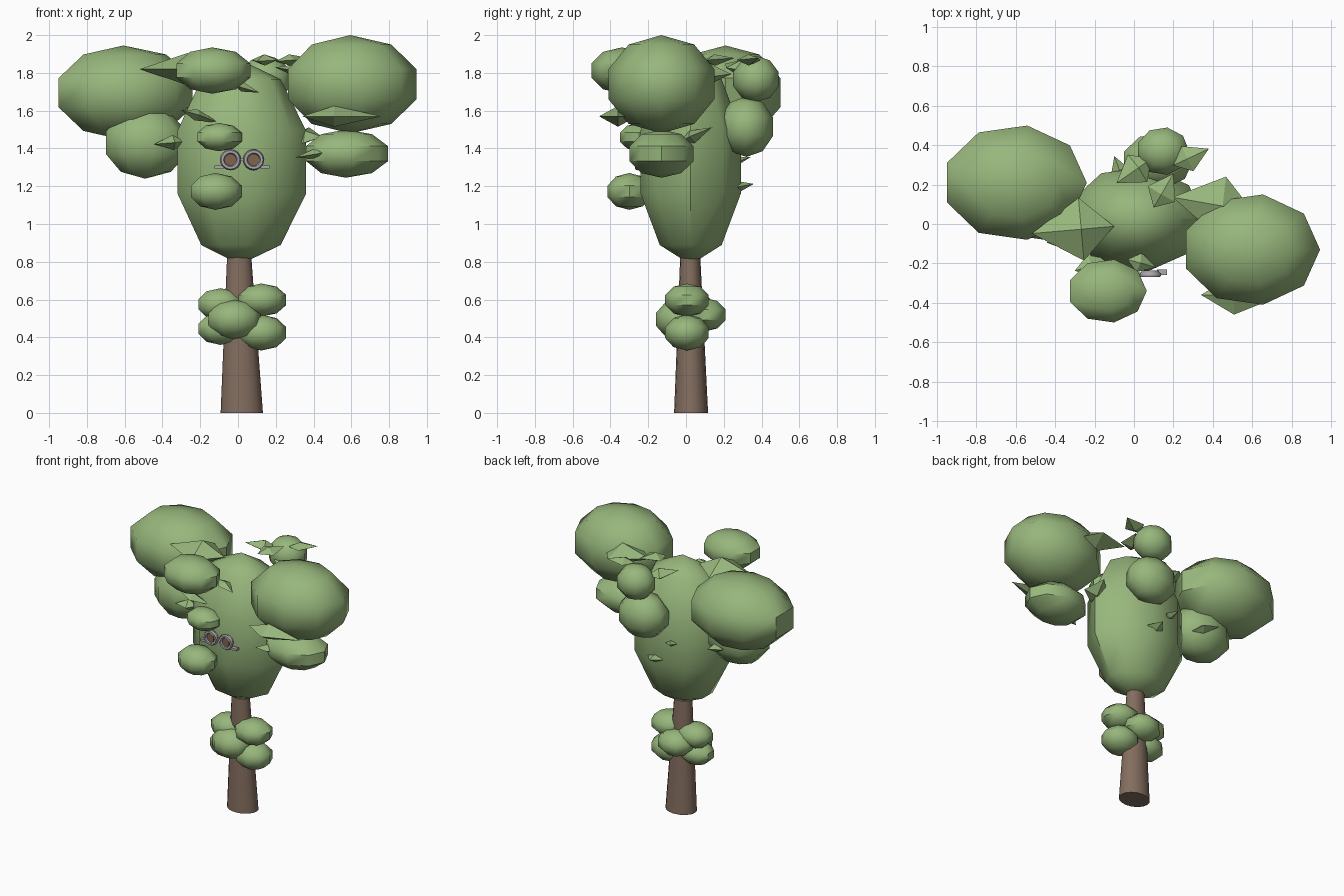
import bpy, bmesh, math
from mathutils import Matrix, Vector, Euler

if "Cube" in bpy.data.objects:
    bpy.data.objects.remove(bpy.data.objects["Cube"])


def material(name, rgb):
    m = bpy.data.materials.new(name)
    m.diffuse_color = (*rgb, 1)
    m.use_nodes = True
    m.node_tree.nodes["Principled BSDF"].inputs["Base Color"].default_value = m.diffuse_color
    return m


GREEN = material("leaf green", (0.31, 0.47, 0.20))
BARK = material("bark brown", (0.23, 0.155, 0.115))
GREY = material("frame grey", (0.42, 0.40, 0.43))
LENS = material("lens brown", (0.22, 0.13, 0.07))


def finish(name, bm, mat, smooth=None):
    bmesh.ops.recalc_face_normals(bm, faces=bm.faces[:])
    me = bpy.data.meshes.new(name)
    bm.to_mesh(me)
    bm.free()
    me.materials.append(mat)
    ob = bpy.data.objects.new(name, me)
    bpy.context.collection.objects.link(ob)
    if smooth:
        bpy.ops.object.select_all(action='DESELECT')
        ob.select_set(True)
        bpy.context.view_layer.objects.active = ob
        bpy.ops.object.shade_smooth_by_angle(angle=math.radians(smooth))
    return ob


def loft(bm, rings, n):
    """Skin rings given as (cx, cy, z, rx, ry); zero radius makes a pole."""
    prev = None
    for cx, cy, z, rx, ry in rings:
        if rx == 0:
            cur = [bm.verts.new((cx, cy, z))]
        else:
            cur = [bm.verts.new((cx + rx * math.cos(2 * math.pi * i / n),
                                 cy + ry * math.sin(2 * math.pi * i / n), z)) for i in range(n)]
        if prev:
            for i in range(n):
                j = (i + 1) % n
                a = [prev[i], prev[j]] if len(prev) > 1 else prev
                b = [cur[j], cur[i]] if len(cur) > 1 else cur
                bm.faces.new(a + b)
        prev = cur


def blob(name, x0, x1, y0, y1, z0, z1):
    """Nine-sided, five-band foliage ball filling the given extents."""
    rx, ry, rz = (x1 - x0) / 1.845, (y1 - y0) / 1.873, (z1 - z0) / 2
    cx, cy, cz = x1 - 0.951 * rx, (y0 + y1) / 2, (z0 + z1) / 2
    rings = []
    for k in range(6):
        t = math.pi * k / 5
        s = math.sin(t) if 0 < k < 5 else 0
        rings.append((cx, cy, cz - rz * math.cos(t), rx * s, ry * s))
    bm = bmesh.new()
    loft(bm, rings, 9)
    finish(name, bm, GREEN, 45)


def leaf(name, pos, length, width, thick, yaw=0, pitch=0, roll=0):
    """Pointed leaf with a ridge, its tip along local +x."""
    bm = bmesh.new()
    l, w, t = length / 2, width / 2, thick / 2
    tip, tail, left, right, top, low = [bm.verts.new(c) for c in (
        (l, 0, 0), (-l, 0, 0), (-l * .2, w, 0), (-l * .2, -w, 0), (-l * .2, 0, t), (-l * .2, 0, -t))]
    for ridge in (top, low):
        for a, b in ((tip, left), (left, tail), (tail, right), (right, tip)):
            bm.faces.new((a, b, ridge))
    rot = Euler([math.radians(v) for v in (roll, -pitch, yaw)]).to_matrix().to_4x4()
    bm.transform(Matrix.Translation(pos) @ rot)
    finish(name, bm, GREEN)


# Trunk
bm = bmesh.new()
loft(bm, [(.02, .027, 0, 0, 0), (.02, .027, 0, .112, .09),
          (.005, .022, .9, .06, .05), (.005, .022, .9, 0, 0)], 16)
finish("trunk", bm, BARK, 45)

# Crown and outer foliage
blob("crown", -.32, .36, -.24, .29, .785, 1.87)
blob("foliage_left", -.95, -.24, -.08, .50, 1.445, 1.945)
blob("foliage_left_low", -.70, -.27, -.08, .26, 1.24, 1.62)
blob("foliage_right", .265, .945, -.41, .15, 1.48, 2.0)
blob("foliage_right_low", .36, .795, -.30, .04, 1.245, 1.50)
blob("foliage_front_top", -.325, .065, -.50, -.18, 1.69, 1.935)
blob("foliage_front_small", -.215, .02, -.35, -.15, 1.385, 1.535)
blob("foliage_front_low", -.25, .02, -.415, -.185, 1.075, 1.27)
blob("foliage_back_top", .02, .28, .25, .49, 1.645, 1.89)
blob("foliage_back", -.05, .30, .18, .46, 1.355, 1.675)

# Foliage ring around the trunk
blob("trunk_foliage_right_high", 0, .255, -.11, .12, .51, .685)
blob("trunk_foliage_right_low", 0, .255, -.11, .12, .33, .52)
blob("trunk_foliage_front", -.155, .12, -.16, .08, .39, .60)
blob("trunk_foliage_left_high", -.21, .03, -.08, .13, .49, .66)
blob("trunk_foliage_left_low", -.21, .03, -.09, .11, .36, .53)
blob("trunk_foliage_back", -.11, .14, -.02, .21, .43, .61)

# Leaves between the foliage balls
leaf("leaf_left_top", (-.31, -.03, 1.82), .42, .32, .17, 185, 0)
leaf("leaf_right_top", (.40, .10, 1.80), .42, .30, .14, 170, 8)
leaf("leaf_back_top", (.29, .34, 1.87), .20, .14, .06, 25, 5)
leaf("leaf_back_left", (0, .27, 1.83), .22, .17, .08, 215, 10)
leaf("leaf_top", (.15, .17, 1.87), .20, .16, .06, 60, 5)
leaf("leaf_right_face", (.55, -.36, 1.57), .42, .20, .11, 0, 0)
leaf("leaf_right_low", (.40, -.22, 1.37), .20, .14, .06, 190, -10)
leaf("leaf_right_inner", (.36, .05, 1.47), .20, .18, .07, 80, 25)
leaf("leaf_front_left", (-.20, -.21, 1.57), .22, .12, .06, 15, -18)
leaf("leaf_front_high", (.04, -.20, 1.72), .16, .10, .05, -15, -18)
leaf("leaf_left_low", (-.36, -.08, 1.43), .17, .12, .08, 190, -5)
leaf("leaf_left_back", (-.42, .24, 1.38), .20, .12, .06, 150, 15)
leaf("leaf_back_low", (.05, .29, 1.20), .14, .13, .06, 90, 10)
leaf("leaf_back_mid", (-.08, .29, 1.34), .12, .08, .04, 110, 15)

# Spectacles: frames, lenses, bridge and side arms
FACE = Matrix.Rotation(math.pi / 2, 4, 'X')


def disc(name, x, y, z, r, depth, mat, sx=1):
    bm = bmesh.new()
    bmesh.ops.create_cone(bm, cap_ends=True, segments=16, radius1=r, radius2=r, depth=depth)
    bm.transform(Matrix.Translation((x, y, z)) @ FACE @ Matrix.Diagonal((sx, 1, 1, 1)))
    finish(name, bm, mat, 40)


def bar(name, pos, size):
    bm = bmesh.new()
    bmesh.ops.create_cube(bm, size=1)
    bm.transform(Matrix.Translation(pos) @ Matrix.Diagonal((*size, 1)))
    finish(name, bm, GREY)


for side, x in (("left", -.04), ("right", .083)):
    bpy.ops.mesh.primitive_torus_add(major_segments=16, minor_segments=6, major_radius=.043,
                                     minor_radius=.013, location=(x, -.258, 1.34),
                                     rotation=(math.pi / 2, 0, 0))
    ring = bpy.context.object
    ring.name = "frame_" + side
    ring.data.materials.append(GREY)
    bpy.ops.object.shade_smooth_by_angle(angle=math.radians(60))
    disc("backing_" + side, x, -.245, 1.34, .045, .02, GREY)
    disc("lens_" + side, x, -.258, 1.34, .032, .009, LENS, .85)
    out = -1 if x < 0 else 1
    bar("arm_" + side, (x + out * .06, -.245, 1.303), (.05, .03, .016))
bar("bridge", (.021, -.255, 1.34), (.03, .015, .012))
